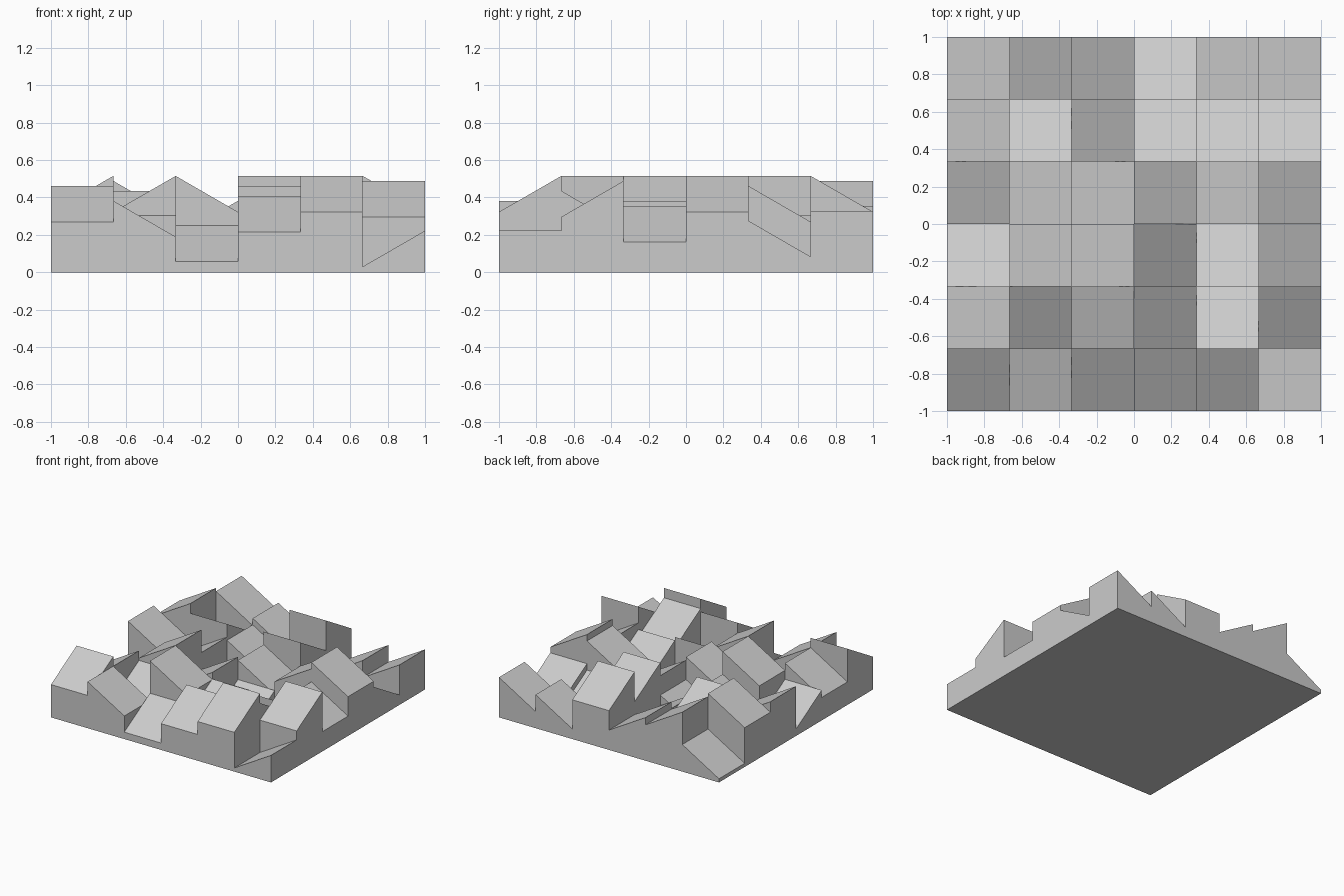
import bpy, bmesh, math
from mathutils import Vector

if "Cube" in bpy.data.objects:
    bpy.data.objects.remove(bpy.data.objects["Cube"])

# 6 x 6 quadratic-residue panel: every cell is a block with a 30 degree slanted top
N = 6
CELL = 2 / N
RISE = CELL * math.tan(math.radians(30))
TOP_LOW = 0.3225          # lower edge of the tallest blocks
STEP = 0.0266             # depth step of the residue sequence

# Direction each slanted top faces, listed from front row to back row
FACING = ["SESSSW",
          "WSESNS",
          "NWWSNE",
          "EWWEWE",
          "WNENNN",
          "WEENWW"]
DIRS = {"E": (1, 0), "W": (-1, 0), "N": (0, 1), "S": (0, -1)}


def height(i, j, u, v):
    """Top height of cell i, j at corner u, v (0 or 1); zero outside the panel."""
    if not (0 <= i < N and 0 <= j < N):
        return 0.0
    residue = ((i + 1) ** 2 + (j + 1) ** 2) % 13
    dx, dy = DIRS[FACING[j][i]]
    fall = dx * (u - 0.5) + dy * (v - 0.5)
    return TOP_LOW - STEP * residue + RISE * (0.5 - fall)


def face(bm, points):
    """Add a polygon, dropping repeated corners."""
    keep = []
    for p in points:
        if all((p - k).length > 1e-5 for k in keep):
            keep.append(p)
    if len(keep) > 2:
        bm.faces.new([bm.verts.new(p) for p in keep])


def wall(bm, p, q, a, b):
    """Vertical wall over edge p-q between own heights a and neighbour heights b."""
    p_own, q_own = Vector((*p, a[0])), Vector((*q, a[1]))
    p_next, q_next = Vector((*p, b[0])), Vector((*q, b[1]))
    d0, d1 = a[0] - b[0], a[1] - b[1]
    if d0 * d1 < -1e-9:                      # slopes cross: two triangles
        mid = p_own.lerp(q_own, d0 / (d0 - d1))
        face(bm, [p_next, mid, p_own])
        face(bm, [mid, q_next, q_own])
    else:
        face(bm, [p_next, q_next, q_own, p_own])


bm = bmesh.new()
corners = [(0, 0), (1, 0), (1, 1), (0, 1)]
sides = [(0, -1), (1, 0), (0, 1), (-1, 0)]
for j in range(N):
    for i in range(N):
        xy = [(-1 + (i + u) * CELL, -1 + (j + v) * CELL) for u, v in corners]
        z = [height(i, j, u, v) for u, v in corners]
        # slanted top
        face(bm, [Vector((*c, h)) for c, h in zip(xy, z)])
        # walls to the neighbours and around the rim
        for k, (dx, dy) in enumerate(sides):
            ni, nj, m = i + dx, j + dy, (k + 1) % 4
            inside = 0 <= ni < N and 0 <= nj < N
            if inside and dx + dy < 0:
                continue                     # already built by that neighbour
            other = [height(ni, nj, corners[c][0] - dx, corners[c][1] - dy)
                     for c in (k, m)]
            wall(bm, xy[k], xy[m], (z[k], z[m]), other)

# flat underside
face(bm, [Vector(c) for c in ((-1, -1, 0), (-1, 1, 0), (1, 1, 0), (1, -1, 0))])
bmesh.ops.remove_doubles(bm, verts=bm.verts, dist=1e-5)

mesh = bpy.data.meshes.new("diffuser_panel")
bm.to_mesh(mesh)
bm.free()
panel = bpy.data.objects.new("diffuser_panel", mesh)
bpy.context.collection.objects.link(panel)
